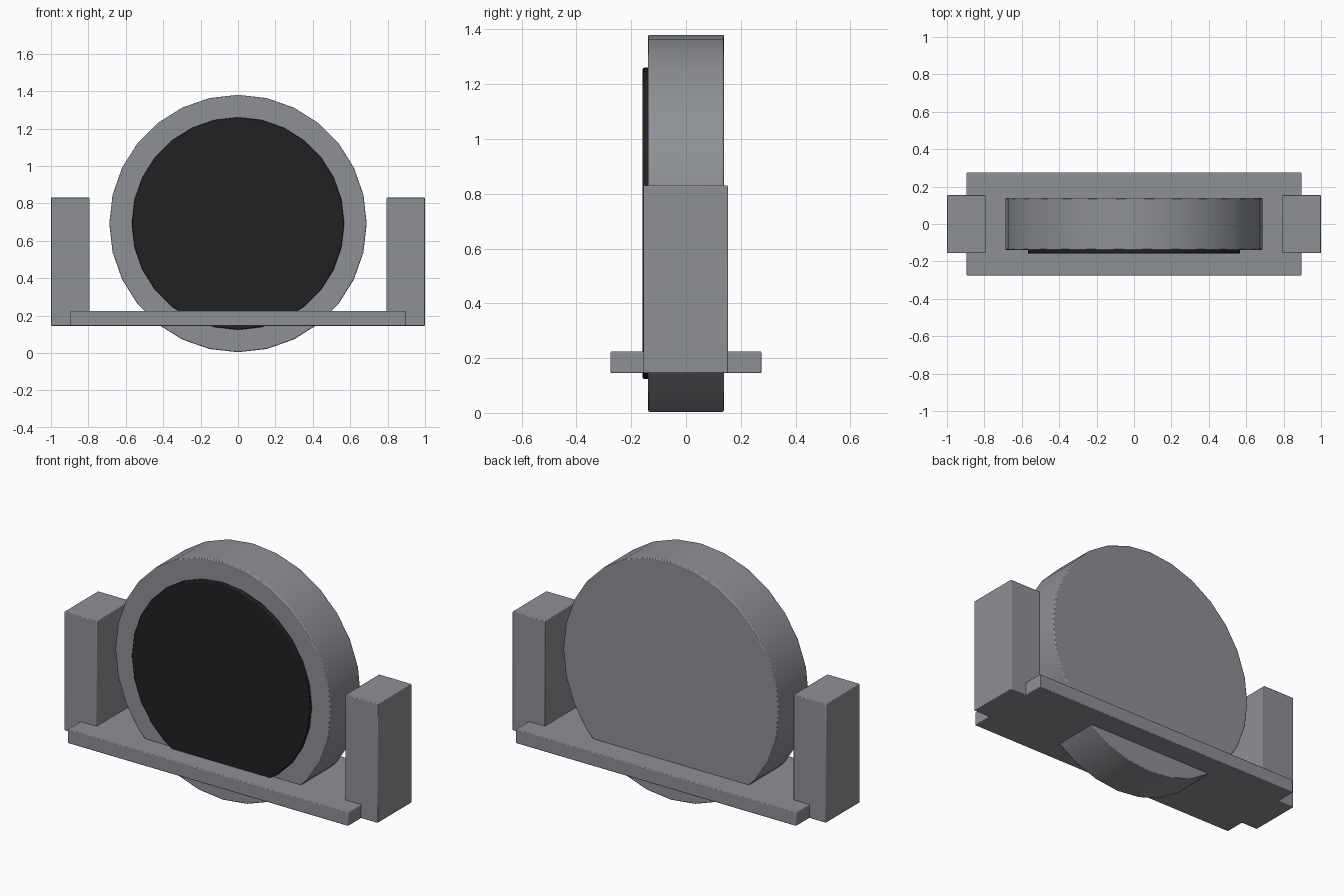
import bpy
import math

cube = bpy.data.objects.get("Cube")
if cube:
    bpy.data.objects.remove(cube, do_unlink=True)


def material(name, colour):
    mat = bpy.data.materials.new(name)
    mat.use_nodes = True
    mat.diffuse_color = colour
    mat.node_tree.nodes["Principled BSDF"].inputs["Base Color"].default_value = colour
    return mat


GREY = material("steel grey", (0.27, 0.28, 0.30, 1))
BLACK = material("soft black", (0.015, 0.015, 0.015, 1))
CENTRE_Z = 0.692


def finish(name, mat, bevel):
    """Name the active object, colour it and soften its edges."""
    obj = bpy.context.object
    obj.name = name
    obj.data.materials.append(mat)
    bpy.ops.object.transform_apply(location=False, rotation=True, scale=True)
    bpy.ops.object.shade_smooth_by_angle(angle=math.radians(30))
    mod = obj.modifiers.new("soft edges", "BEVEL")
    mod.width = bevel
    mod.segments = 2
    mod.limit_method = "ANGLE"
    mod.angle_limit = math.radians(40)
    return obj


def box(name, low, high, mat):
    middle = [(a + b) / 2 for a, b in zip(low, high)]
    bpy.ops.mesh.primitive_cube_add(size=1, location=middle)
    bpy.context.object.scale = [b - a for a, b in zip(low, high)]
    return finish(name, mat, 0.004)


def disc(name, radius, front, back, mat):
    bpy.ops.mesh.primitive_cylinder_add(
        vertices=28, radius=radius, depth=back - front,
        location=(0, (front + back) / 2, CENTRE_Z), rotation=(math.pi / 2, 0, 0))
    return finish(name, mat, 0.005)


# Round body with a dark face plate on the front
disc("round_body", 0.688, -0.138, 0.138, GREY)
disc("face_plate", 0.568, -0.158, -0.10, BLACK)

# Flat base that the body passes through
box("base_plate", (-0.895, -0.275, 0.145), (0.895, 0.275, 0.224), GREY)

# Upright posts at both ends
for name, side in (("left_post", 1), ("right_post", -1)):
    inner, outer = sorted((side * 0.793, side * 1.0))
    box(name, (inner, -0.156, 0.145), (outer, 0.154, 0.83), GREY)
